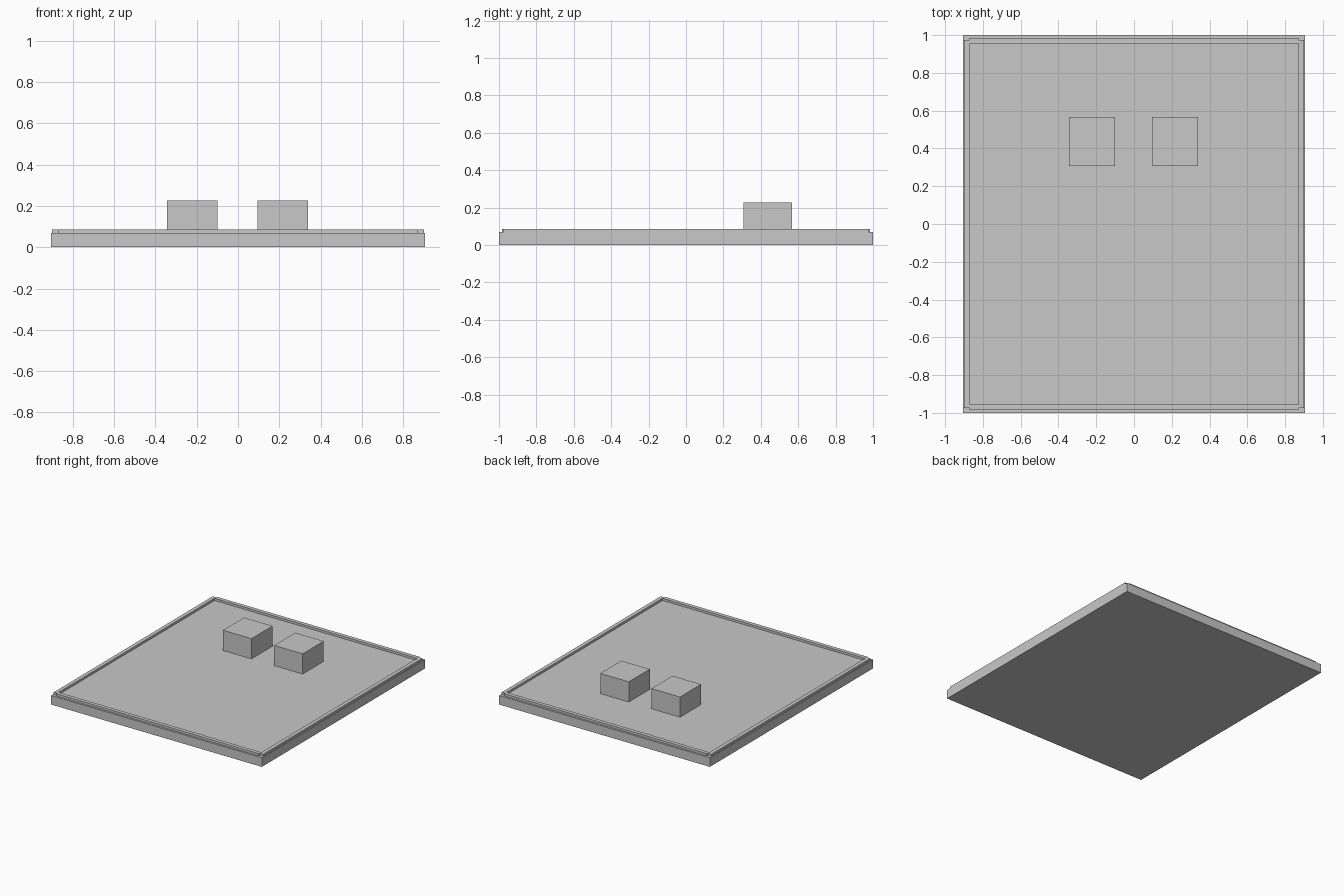
import bpy
import bmesh
from mathutils import Matrix

default_cube = bpy.data.objects.get("Cube")
if default_cube:
    bpy.data.objects.remove(default_cube, do_unlink=True)

# Single light grey finish
grey = bpy.data.materials.new("light_grey")
grey.use_nodes = True
colour = (0.58, 0.58, 0.58, 1.0)
grey.diffuse_color = colour
grey.node_tree.nodes["Principled BSDF"].inputs["Base Color"].default_value = colour


def box(name, low, high):
    """Flat-sided block spanning two opposite corners."""
    size = [b - a for a, b in zip(low, high)]
    centre = [(a + b) / 2 for a, b in zip(low, high)]
    bm = bmesh.new()
    bmesh.ops.create_cube(
        bm, size=1, matrix=Matrix.Translation(centre) @ Matrix.Diagonal((*size, 1)))
    mesh = bpy.data.meshes.new(name)
    bm.to_mesh(mesh)
    bm.free()
    mesh.materials.append(grey)
    obj = bpy.data.objects.new(name, mesh)
    bpy.context.collection.objects.link(obj)
    return obj


FLOOR, RIM_TOP, BLOCK_TOP = 0.07, 0.087, 0.227

# Base slab
box("base_slab", (-0.905, -1, 0), (0.905, 1, FLOOR))

# Raised rim: long side strips and slightly prouder end strips
for name, x0, x1 in (("right_rim", -0.9, -0.87), ("left_rim", 0.87, 0.9)):
    box(name, (x0, -0.975, FLOOR), (x1, 0.975, RIM_TOP))
for name, y0, y1 in (("front_rim", -0.985, -0.955), ("back_rim", 0.955, 0.985)):
    box(name, (-0.87, y0, FLOOR), (0.87, y1, RIM_TOP))

# Pair of blocks standing on the floor toward the back
for name, x0, x1 in (("right_block", -0.345, -0.1), ("left_block", 0.095, 0.34)):
    box(name, (x0, 0.308, FLOOR), (x1, 0.566, BLOCK_TOP))
